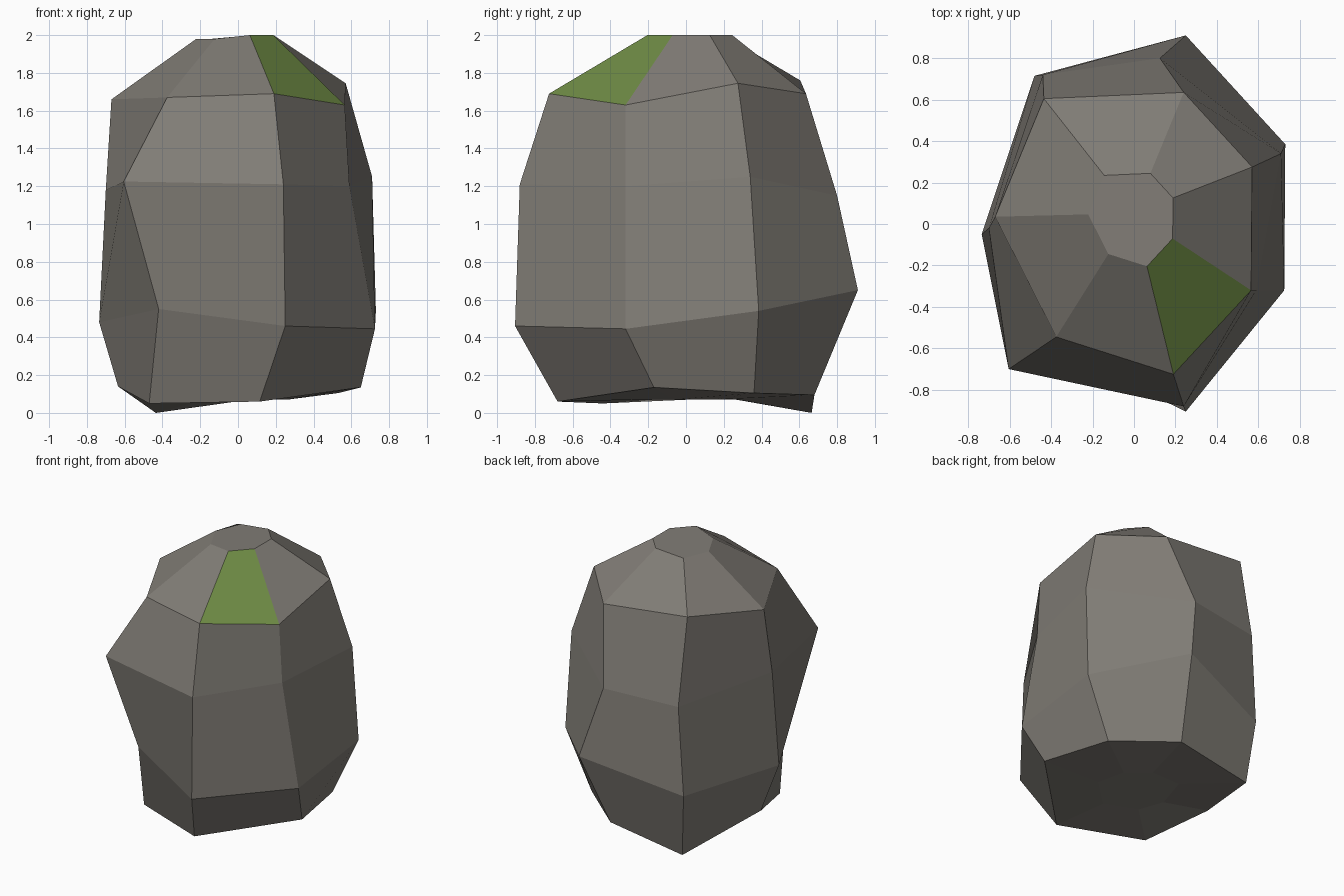
import bpy
import bmesh
from mathutils import Vector

default_cube = bpy.data.objects.get("Cube")
if default_cube:
    bpy.data.objects.remove(default_cube, do_unlink=True)


def make_material(name, colour):
    material = bpy.data.materials.new(name)
    material.use_nodes = True
    material.diffuse_color = (*colour, 1)
    shader = next(n for n in material.node_tree.nodes if n.type == 'BSDF_PRINCIPLED')
    shader.inputs["Base Color"].default_value = (*colour, 1)
    shader.inputs["Roughness"].default_value = 0.9
    return material


def shrink_section(section, factor, shift_y, height):
    """Scale a section towards the axis and lay it level."""
    return [(x * factor, y * factor + shift_y, height) for x, y, z in section]


# Seven-sided cross-sections of the boulder, from the ground upwards
foot = [(-.635, .02, .14), (-.47, -.44, .05), (.115, -.68, .06), (.65, -.17, .135),
        (.53, .36, .105), (.15, .68, .095), (-.435, .665, 0)]
belly = [(-.735, -.05, .48), (-.42, -.58, .55), (.25, -.905, .46), (.725, -.32, .445),
         (.73, .385, .54), (.25, .91, .65), (-.48, .715, .47)]
chest = [(-.7, -.02, 1.18), (-.605, -.7, 1.225), (.24, -.88, 1.21), (.59, -.32, 1.2),
         (.71, .34, 1.25), (.125, .8, 1.15), (-.44, .72, 1.13)]
shoulder = [(-.67, .035, 1.66), (-.375, -.545, 1.67), (.19, -.725, 1.69), (.565, -.32, 1.63),
            (.57, .275, 1.745), (.24, .635, 1.69), (-.435, .605, 1.76)]

# The small underside and crown facets repeat the neighbouring section
underside = shrink_section(foot, .4, 0, .07)
crown = shrink_section(shoulder, .33, .035, 1.98)
crown = [(x, y, z + .02 * (x > 0)) for x, y, z in crown]
sections = [underside, foot, belly, chest, shoulder, crown]

# Skin the sections with facets and close both ends
bm = bmesh.new()
rings = [[bm.verts.new(point) for point in section] for section in sections]
sides = len(foot)
for lower, upper in zip(rings, rings[1:]):
    for i in range(sides):
        j = (i + 1) % sides
        bm.faces.new((lower[i], lower[j], upper[j], upper[i]))
bm.faces.new(rings[-1])
bm.faces.new(reversed(rings[0]))
bmesh.ops.recalc_face_normals(bm, faces=bm.faces)

# One sloping facet below the crown is mossy
moss_direction = Vector((.38, -.32, 1.83))
moss_facet = min(bm.faces, key=lambda f: (f.calc_center_median() - moss_direction).length)
moss_facet.material_index = 1

mesh = bpy.data.meshes.new("boulder")
bm.to_mesh(mesh)
bm.free()
mesh.materials.append(make_material("warm grey stone", (.22, .205, .182)))
mesh.materials.append(make_material("moss green", (.16, .265, .06)))
boulder = bpy.data.objects.new("boulder", mesh)
bpy.context.collection.objects.link(boulder)
